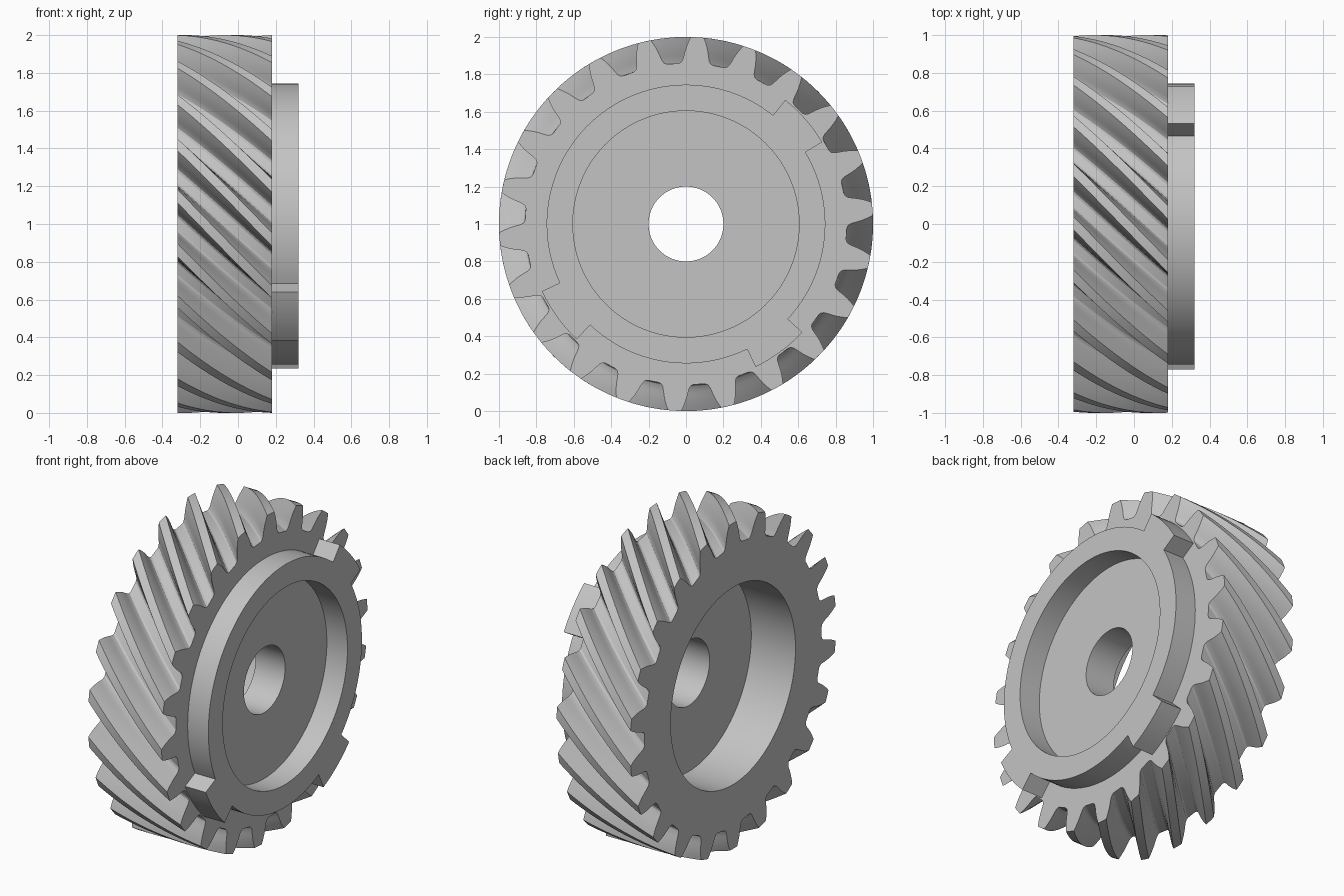
import bpy, bmesh
from math import radians, cos, sin

default = bpy.data.objects.get("Cube")
if default:
    bpy.data.objects.remove(default, do_unlink=True)

grey = bpy.data.materials.new("machined_grey")
grey.use_nodes = True
colour = (0.55, 0.55, 0.55, 1)
grey.diffuse_color = colour
grey.node_tree.nodes["Principled BSDF"].inputs["Base Color"].default_value = colour

# Main dimensions, axis along x
BACK, FACE, HUB_END = -0.32, 0.18, 0.32
WEB_BACK = -0.02
BORE, RECESS, HUB, LUG = 0.2, 0.605, 0.745, 0.85
TEETH, TWIST, PHASE = 22, 29.5, 4.7
PITCH = 360 / TEETH


def ring(x, polar):
    """Points on a plane across the axis, from (degrees, radius) pairs."""
    return [(x, r * cos(radians(a)), 1 + r * sin(radians(a))) for a, r in polar]


def loft(name, rings):
    """Skin a loop of rings into one closed solid."""
    bm = bmesh.new()
    loops = [[bm.verts.new(p) for p in pts] for pts in rings]
    count = len(loops[0])
    for a, b in zip(loops, loops[1:] + loops[:1]):
        for i in range(count):
            j = (i + 1) % count
            bm.faces.new((a[i], a[j], b[j], b[i]))
    bmesh.ops.remove_doubles(bm, verts=bm.verts, dist=1e-5)
    bmesh.ops.recalc_face_normals(bm, faces=bm.faces)
    mesh = bpy.data.meshes.new(name)
    bm.to_mesh(mesh)
    bm.free()
    mesh.materials.append(grey)
    obj = bpy.data.objects.new(name, mesh)
    bpy.context.collection.objects.link(obj)
    bpy.ops.object.select_all(action='DESELECT')
    obj.select_set(True)
    bpy.context.view_layer.objects.active = obj
    bpy.ops.object.shade_smooth_by_angle(angle=radians(28))
    return obj


# Tooth outline: right half from tip to gap, mirrored for the left half
half = [(2.0, 1.0), (2.7, 0.975), (3.3, 0.95), (3.8, 0.925), (4.2, 0.9),
        (4.6, 0.88), (5.2, 0.866), (6.1, 0.86)]
tooth = [(-a, r) for a, r in reversed(half)] + [(0, 1.0)] + half
outline = [(k * PITCH + a, r) for k in range(TEETH) for a, r in tooth]
count = len(outline)


def toothed(x):
    turn = PHASE - TWIST * (FACE - x) / (FACE - BACK)
    return ring(x, [(a + turn, r) for a, r in outline])


def circle(x, radius, turn):
    start = turn + tooth[0][0]
    return ring(x, [(start + 360 * i / count, radius) for i in range(count)])


# Helical gear body with bore and deep rear recess
steps = 20
body = [toothed(BACK + (FACE - BACK) * s / steps) for s in range(steps + 1)]
body += [circle(FACE, BORE, PHASE), circle(WEB_BACK, BORE, PHASE),
         circle(WEB_BACK, RECESS, PHASE - TWIST), circle(BACK, RECESS, PHASE - TWIST)]
loft("helical_gear_body", body)

# Raised rim with three drive lugs
lugs = [(31, 51.3), (205, 226.5), (296, 317)]
edge = []
previous = 0
for start, end in lugs:
    for a, b, r in ((previous, start, HUB), (start, end, LUG)):
        n = max(2, round((b - a) / 3))
        edge += [(a + (b - a) * i / n, r) for i in range(n + 1)]
    previous = end
edge += [(previous + (360 - previous) * i / 14, HUB) for i in range(14)]
inner = [(a, RECESS) for a, r in edge]
base = FACE - 0.01
loft("lugged_rim", [ring(base, inner), ring(base, edge),
                    ring(HUB_END, edge), ring(HUB_END, inner)])
